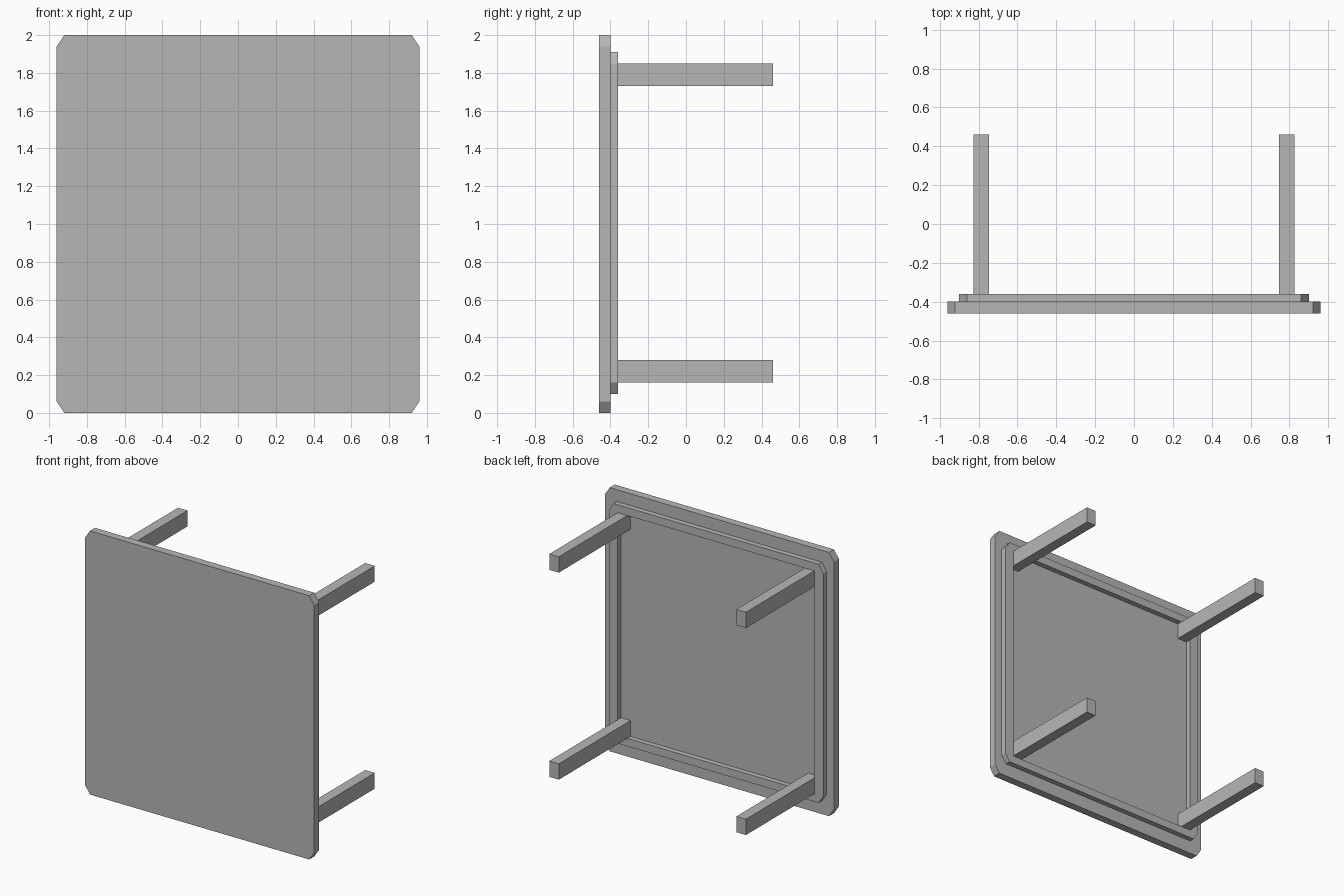
import bpy
import bmesh

cube = bpy.data.objects.get("Cube")
if cube:
    bpy.data.objects.remove(cube, do_unlink=True)

grey = bpy.data.materials.new("plain grey")
grey.use_nodes = True
grey.diffuse_color = (0.47, 0.47, 0.47, 1)
grey.node_tree.nodes["Principled BSDF"].inputs["Base Color"].default_value = (0.47, 0.47, 0.47, 1)


def finish(name, bm):
    bmesh.ops.recalc_face_normals(bm, faces=bm.faces)
    mesh = bpy.data.meshes.new(name)
    bm.to_mesh(mesh)
    bm.free()
    mesh.materials.append(grey)
    obj = bpy.data.objects.new(name, mesh)
    bpy.context.collection.objects.link(obj)
    return obj


def clipped_outline(w, z0, z1, cx=0.04, cz=0.06):
    """Rectangle with clipped corners, as (x, z) points."""
    return [(-w + cx, z0), (w - cx, z0), (w, z0 + cz), (w, z1 - cz),
            (w - cx, z1), (-w + cx, z1), (-w, z1 - cz), (-w, z0 + cz)]


def slab(name, outline, y0, y1):
    bm = bmesh.new()
    front = bm.faces.new([bm.verts.new((x, y0, z)) for x, z in outline])
    ext = bmesh.ops.extrude_face_region(bm, geom=[front], use_keep_orig=True)
    for v in ext["geom"]:
        if isinstance(v, bmesh.types.BMVert):
            v.co.y = y1
    return finish(name, bm)


# Table top with clipped corners
slab("table_top", clipped_outline(0.96, 0, 2), -0.46, -0.40)

# Apron frame: clipped outside, square opening inside
outer = clipped_outline(0.90, 0.10, 1.91)
w, lo, hi = 0.825, 0.16, 1.85
corners = [(-w, lo), (w, lo), (w, hi), (-w, hi)]
inner = [corners[i] for i in (0, 1, 1, 2, 2, 3, 3, 0)]
bm = bmesh.new()
rings = [[bm.verts.new((x, y, z)) for x, z in pts]
         for pts, y in ((outer, -0.40), (outer, -0.36), (inner, -0.36), (inner, -0.40))]
for a, b in zip(rings, rings[1:]):
    for i in range(8):
        j = (i + 1) % 8
        bm.faces.new((a[i], a[j], b[j], b[i]))
bmesh.ops.remove_doubles(bm, verts=bm.verts, dist=0.0001)
finish("apron_frame", bm)

# Four legs standing in the corners of the frame
for side, sx in (("left", 1), ("right", -1)):
    for level, z0, z1 in (("upper", 1.73, 1.85), ("lower", 0.16, 0.28)):
        xa, xb = sx * 0.745, sx * 0.825
        slab(f"{level}_{side}_leg", [(xa, z0), (xb, z0), (xb, z1), (xa, z1)], -0.40, 0.46)
